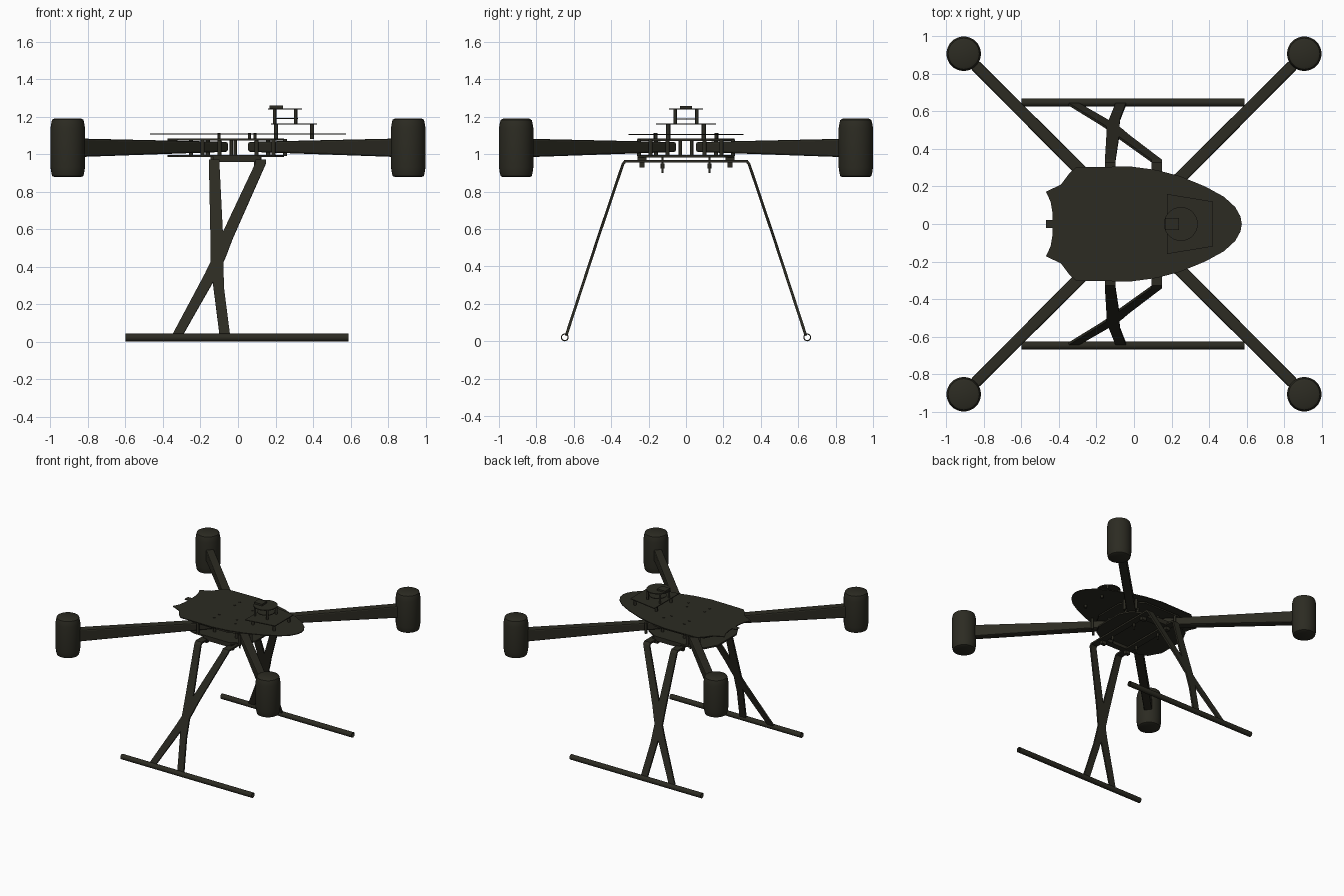
import bpy, bmesh, math
from mathutils import Vector, Matrix

if "Cube" in bpy.data.objects:
    bpy.data.objects.remove(bpy.data.objects["Cube"])

mat = bpy.data.materials.new("dark carbon")
mat.diffuse_color = (0.025, 0.024, 0.016, 1)
mat.use_nodes = True
mat.node_tree.nodes["Principled BSDF"].inputs["Base Color"].default_value = mat.diffuse_color


def finish(name, bm, smooth=False):
    bmesh.ops.recalc_face_normals(bm, faces=bm.faces)
    me = bpy.data.meshes.new(name)
    bm.to_mesh(me)
    bm.free()
    me.materials.append(mat)
    ob = bpy.data.objects.new(name, me)
    bpy.context.collection.objects.link(ob)
    if smooth:
        bpy.context.view_layer.objects.active = ob
        bpy.ops.object.select_all(action='DESELECT')
        ob.select_set(True)
        bpy.ops.object.shade_smooth_by_angle(angle=math.radians(35))
    return ob


def plate(name, half, z0, z1):
    """Flat plate: half outline (y >= 0, front to rear) mirrored in y."""
    pts = half + [(x, -y) for x, y in reversed(half) if y > 0]
    bm = bmesh.new()
    f = bm.faces.new([bm.verts.new((x, y, z0)) for x, y in pts])
    g = bmesh.ops.extrude_face_region(bm, geom=[f])["geom"]
    bmesh.ops.translate(bm, vec=(0, 0, z1 - z0), verts=[v for v in g if isinstance(v, bmesh.types.BMVert)])
    return finish(name, bm)


def box(name, x, y, z):
    bm = bmesh.new()
    size = [b - a for a, b in (x, y, z)]
    mid = [(a + b) / 2 for a, b in (x, y, z)]
    bmesh.ops.create_cube(bm, size=1, matrix=Matrix.Translation(mid) @ Matrix.Diagonal((*size, 1)))
    return finish(name, bm)


def lathe(name, profile, loc, sides=16, axis='Z', closed=False):
    """Revolve (radius, height) points around an axis."""
    bm = bmesh.new()
    rot = Matrix.Rotation(math.pi / 2, 4, 'Y') if axis == 'X' else Matrix()
    m = Matrix.Translation(loc) @ rot
    rings = []
    for r, h in profile:
        rings.append([bm.verts.new(m @ Vector((r * math.cos(a), r * math.sin(a), h)))
                      for a in [2 * math.pi * i / sides for i in range(sides)]])
    pairs = list(zip(rings, rings[1:])) + ([(rings[-1], rings[0])] if closed else [])
    for a, b in pairs:
        for i in range(sides):
            j = (i + 1) % sides
            bm.faces.new((a[i], a[j], b[j], b[i]))
    if not closed:
        bm.faces.new(rings[0])
        bm.faces.new(rings[-1])
    return finish(name, bm, True)


def post(name, x, y, z0, z1, r=0.01):
    return lathe(name, [(r, z0), (r, z1)], (x, y, 0), 12)


def loft(name, sections):
    """Skin a list of four-cornered sections."""
    bm = bmesh.new()
    rings = [[bm.verts.new(p) for p in s] for s in sections]
    for a, b in zip(rings, rings[1:]):
        for i in range(4):
            j = (i + 1) % 4
            bm.faces.new((a[i], a[j], b[j], b[i]))
    bm.faces.new(rings[0])
    bm.faces.new(rings[-1])
    return finish(name, bm)


# Motors and tapered diagonal arms
for sx in (-1, 1):
    for sy in (-1, 1):
        lathe("motor", [(0.070, 0.877), (0.083, 0.883), (0.087, 0.897), (0.092, 0.93), (0.092, 1.14),
                        (0.087, 1.17), (0.083, 1.183), (0.070, 1.190)], (0.908 * sx, 0.908 * sy, 0), 32)
        d, n = Vector((sx, sy, 0)), Vector((-sx, sy, 0)) / math.sqrt(2)
        if sx != sy:
            n = Vector((sx, -sy, 0)) / math.sqrt(2)
        secs = []
        for t, w, lo, hi in ((0.075, 0.035, 1.012, 1.065), (0.87, 0.030, 0.984, 1.083)):
            secs.append([d * t + n * s * w + Vector((0, 0, z))
                         for s, z in ((-1, lo), (1, lo), (1, hi), (-1, hi))])
        arm = loft("arm", secs)
        b = arm.modifiers.new("round", 'BEVEL')
        b.width, b.segments = 0.010, 2
        # arm clamps between the frame plates
        for t in (0.13, 0.22):
            for s in (-1, 1):
                p = d * t + n * s * 0.044
                post("arm_clamp_post", p.x, p.y, 0.99, 1.08, 0.011)

# Canopy plate with notched tail
plate("canopy_plate", [(0.575, 0), (0.568, 0.04), (0.54, 0.09), (0.48, 0.145), (0.38, 0.2), (0.245, 0.255),
                       (0.12, 0.288), (-0.02, 0.307), (-0.31, 0.302), (-0.345, 0.27), (-0.39, 0.21),
                       (-0.47, 0.172), (-0.445, 0.12), (-0.435, 0.06), (-0.435, 0.022), (-0.47, 0.022)],
      1.103, 1.109)

# Upper and lower frame plates
frame = [(0.245, 0.12), (0.20, 0.20), (0.10, 0.26), (-0.22, 0.26), (-0.32, 0.22), (-0.375, 0.12)]
plate("upper_frame_plate", frame, 1.072, 1.084)
plate("lower_frame_plate", frame, 0.983, 0.995)
for y in (-0.03, 0.03):
    for x in (-0.035, -0.015):
        post("centre_standoff", x, y, 0.99, 1.08, 0.009)
for sy in (-1, 1):
    for x, y in ((-0.1, 0.165), (0.09, 0.16), (0.06, 0.1), (-0.1, 0.1)):
        post("canopy_bolt", x, sy * y, 1.08, 1.113, 0.008)

# Raised instrument mount
plate("mount_plate", [(0.42, 0.12), (0.175, 0.16)], 1.158, 1.164)
lathe("small_round_plate", [(0.065, 1.187), (0.065, 1.192)], (0.255, 0, 0), 32)
lathe("round_plate", [(0.09, 1.238), (0.09, 1.244)], (0.25, 0, 0), 40)
box("sensor_pad", (0.167, 0.240), (-0.032, 0.032), (1.244, 1.258))
for sy in (-1, 1):
    for x in (0.203, 0.395):
        post("mount_post", x, sy * 0.095, 1.08, 1.16, 0.011)
    for x in (0.195, 0.307):
        post("upper_post", x, sy * 0.058, 1.16, 1.24, 0.009)

# Crossed landing legs: bent flat strips given as (height, x)
strips = ([(0.96, -0.127), (0.55, -0.113), (0.40, -0.112), (0.28, -0.102), (0.03, -0.07)],
          [(0.96, 0.12), (0.55, -0.062), (0.45, -0.100), (0.36, -0.143), (0.03, -0.325)])
for sy in (-1, 1):
    for path in strips:
        x0 = path[0][1]
        pts = [(x0, 0.0, 0.963), (x0, 0.325, 0.963)]
        pts += [(x, 0.337 + (0.96 - z) * 0.327, z - (0.012 if z > 0.9 else 0)) for z, x in path]
        secs = []
        for i, (x, y, z) in enumerate(pts):
            n = Vector((0, 0, 0.007)) if i == 0 else Vector((0, 0.004, 0.007)) if i == 1 else Vector((0, 0.007, 0.002))
            w = 0.034 if 0.35 < z < 0.6 else 0.028
            secs.append([Vector((x + a * w, sy * (y + b * n.y), z + b * n.z))
                         for a, b in ((-1, -1), (1, -1), (1, 1), (-1, 1))])
        loft("landing_leg", secs)
        # fixings under the leg mounts
        xb = min(x0, 0.105)
        box("leg_clamp", (xb - 0.02, xb + 0.02), (sy * 0.235 - 0.014, sy * 0.235 + 0.014), (0.930, 0.985))
        post("leg_bolt", xb, sy * 0.125, 0.90, 0.985, 0.006)
        post("bolt_head", xb, sy * 0.125, 0.925, 0.95, 0.010)
    box("leg_crossbar", (-0.13, 0.12), (sy * 0.235 - 0.025, sy * 0.235 + 0.025), (0.957, 0.983))
    # hollow skid tubes
    lathe("skid_tube", [(0.021, -0.6), (0.021, 0.59), (0.015, 0.59), (0.015, -0.6)],
          (0, sy * 0.648, 0.021), 20, 'X', True)
